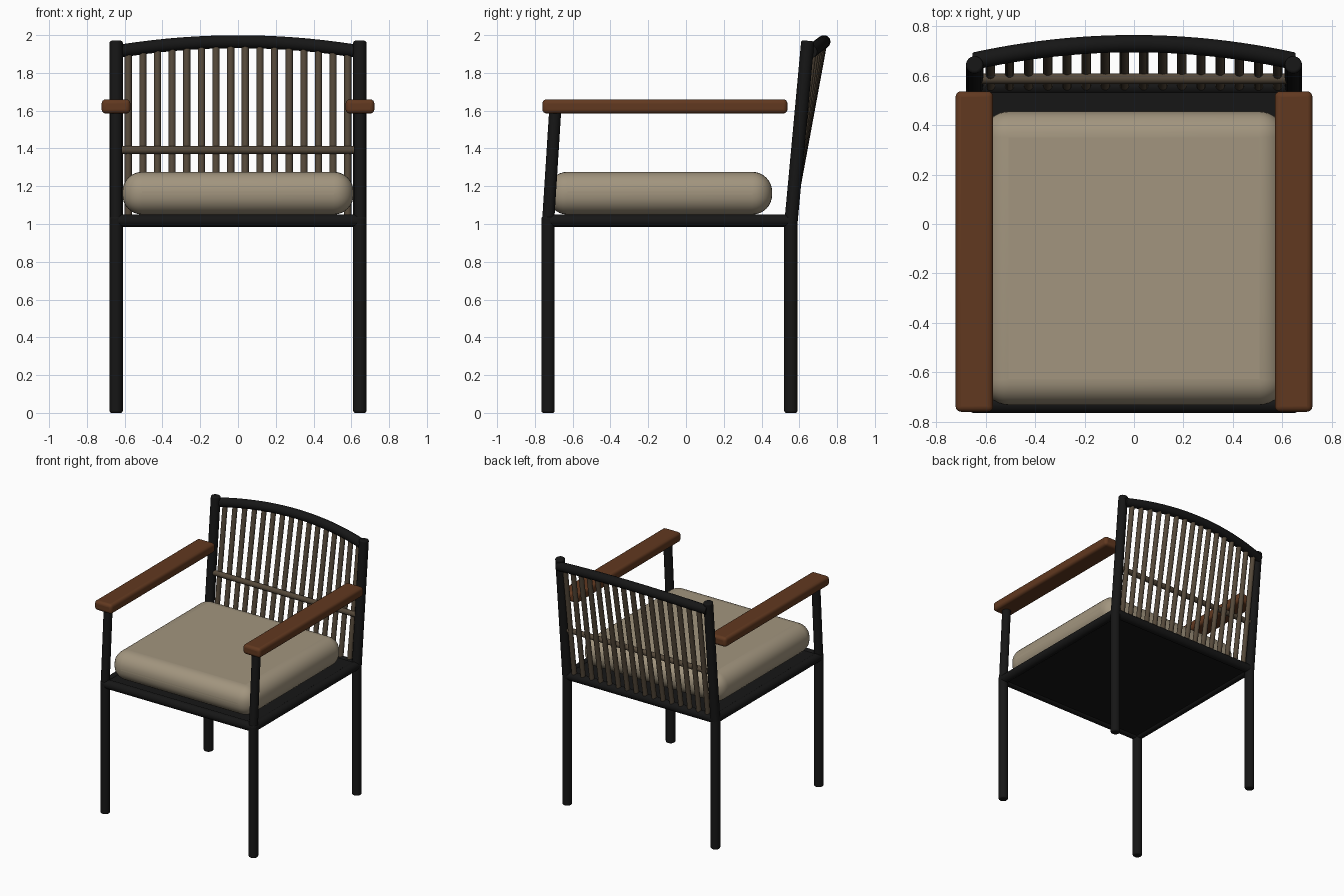
import bpy, math
from mathutils import Vector

if "Cube" in bpy.data.objects:
    bpy.data.objects.remove(bpy.data.objects["Cube"])


def material(name, rgb):
    m = bpy.data.materials.new(name)
    m.diffuse_color = (*rgb, 1)
    m.use_nodes = True
    m.node_tree.nodes["Principled BSDF"].inputs["Base Color"].default_value = m.diffuse_color
    return m


BLACK = material("black_metal", (0.008, 0.008, 0.008))
WOOD = material("brown_wood", (0.12, 0.04, 0.014))
ROPE = material("brown_rope", (0.09, 0.066, 0.042))
FABRIC = material("beige_fabric", (0.36, 0.30, 0.21))


def finish(ob, name, mat, bevel=0, segments=3):
    ob.name = name
    ob.data.materials.append(mat)
    if bevel:
        b = ob.modifiers.new("bevel", "BEVEL")
        b.width, b.segments = bevel, segments
        b.limit_method, b.angle_limit = "ANGLE", math.radians(40)
    bpy.ops.object.shade_smooth_by_angle(angle=math.radians(40))
    return ob


def rod(name, a, b, radius, mat, bevel=0.0, sides=24):
    a, b = Vector(a), Vector(b)
    d = b - a
    bpy.ops.mesh.primitive_cylinder_add(vertices=sides, radius=radius, depth=d.length,
                                        location=(a + b) / 2,
                                        rotation=d.to_track_quat("Z", "Y").to_euler())
    return finish(bpy.context.object, name, mat, bevel)


def box(name, lo, hi, mat, bevel=0.0, segments=3):
    lo, hi = Vector(lo), Vector(hi)
    bpy.ops.mesh.primitive_cube_add(size=1, location=(lo + hi) / 2)
    ob = bpy.context.object
    ob.scale = hi - lo
    bpy.ops.object.transform_apply(location=False, rotation=False, scale=True)
    return finish(ob, name, mat, bevel, segments)


X, FRONT, BACK, SEAT = 0.645, -0.73, 0.555, 1.017


# Arched top rail centre line
def arch(x):
    t = 1 - (x / X) ** 2
    return Vector((x, 0.66 + 0.07 * t, 1.912 + 0.053 * t))


# Legs, posts, arm supports and armrests on both sides
for side, s in (("left", -1), ("right", 1)):
    x = s * X
    rod(f"front_leg_{side}", (x, FRONT, 0), (x, FRONT, 1.04), 0.035, BLACK, 0.01)
    rod(f"back_leg_{side}", (x, BACK, 0), (x, BACK, 1.03), 0.035, BLACK, 0.01)
    rod(f"back_post_{side}", (x, BACK, 1.0), (x, 0.645, 1.97), 0.035, BLACK, 0.01)
    rod(f"arm_support_{side}", (x, FRONT, 1.01), (x, -0.692, 1.61), 0.032, BLACK)
    rod(f"side_rail_{side}", (x, FRONT, SEAT), (x, BACK, SEAT), 0.034, BLACK)
    x0, x1 = sorted((s * 0.57, s * 0.722))
    box(f"armrest_{side}", (x0, -0.76, 1.585), (x1, 0.537, 1.66), WOOD, 0.022, 4)

# Seat frame and panel
rod("front_rail", (-X, FRONT, SEAT), (X, FRONT, SEAT), 0.034, BLACK)
rod("back_rail", (-X, BACK, SEAT), (X, BACK, SEAT), 0.034, BLACK)
box("seat_panel", (-X, FRONT, 0.998), (X, BACK, 1.042), BLACK)

# Cushion
box("seat_cushion", (-0.612, -0.733, 1.05), (0.612, 0.456, 1.276), FABRIC, 0.105, 8)

# Top rail swept along the arch
curve = bpy.data.curves.new("top_rail", "CURVE")
curve.dimensions = "3D"
curve.bevel_depth, curve.bevel_resolution = 0.035, 5
curve.use_fill_caps = True
line = curve.splines.new("POLY")
line.points.add(24)
for i, p in enumerate(line.points):
    p.co = (*arch(X * (i / 12 - 1)), 1)
rail = bpy.data.objects.new("top_rail", curve)
bpy.context.collection.objects.link(rail)
bpy.ops.object.select_all(action="DESELECT")
rail.select_set(True)
bpy.context.view_layer.objects.active = rail
bpy.ops.object.convert(target="MESH")
finish(bpy.context.object, "top_rail", BLACK)

# Back slats and cross bar
for i in range(16):
    x = (i - 7.5) * 0.0775
    rod(f"back_slat_{i + 1}", (x, BACK, SEAT), arch(x), 0.019, ROPE, sides=16)
rod("back_cross_bar", (-0.635, 0.588, 1.392), (0.635, 0.588, 1.392), 0.021, ROPE, sides=16)
